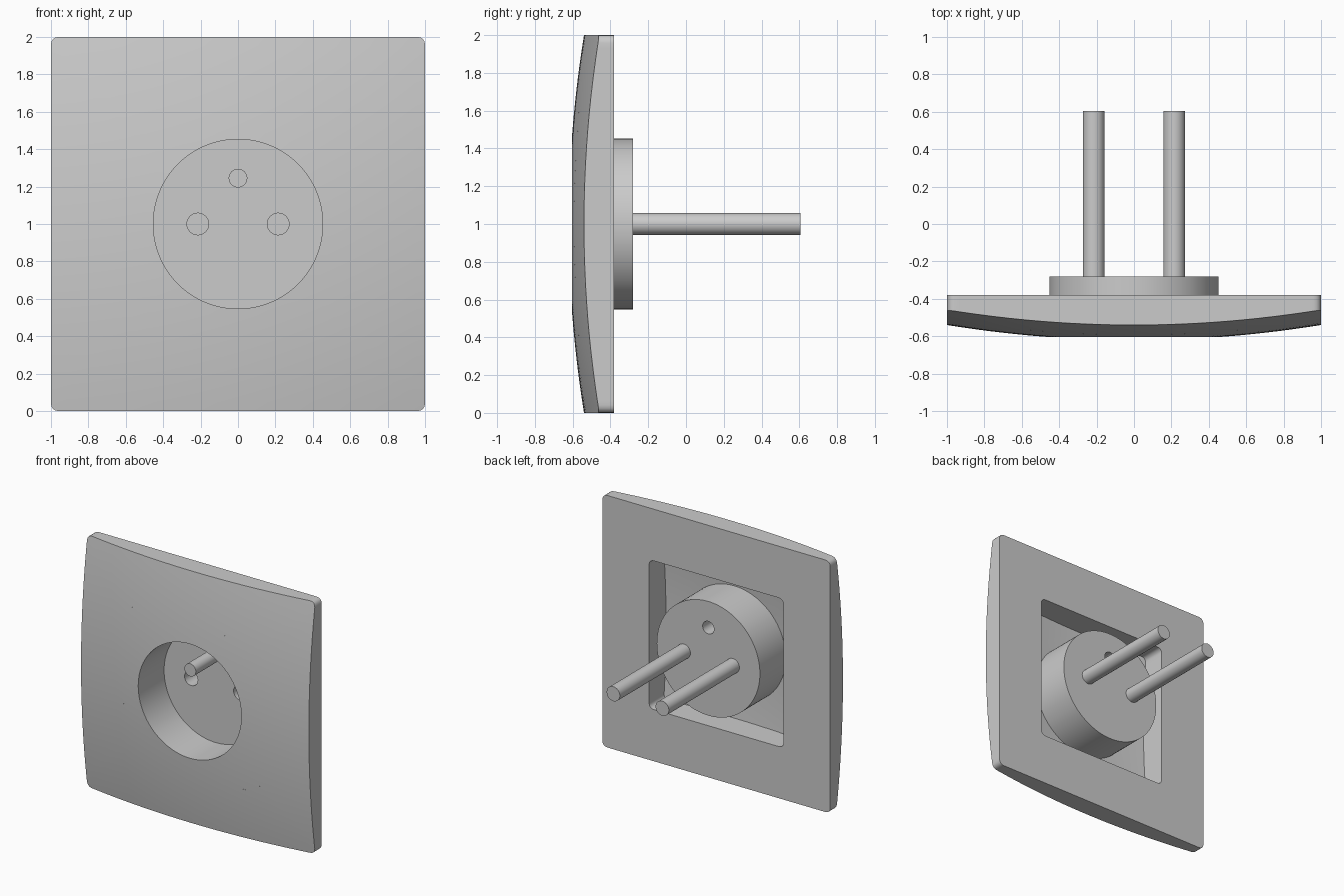
import bpy, bmesh, math

if "Cube" in bpy.data.objects:
    bpy.data.objects.remove(bpy.data.objects["Cube"])

CZ = 1.0            # socket centre height
BACK = -0.38        # back plane of the plate
FLOOR = -0.28       # floor of the round recess
R = 0.453           # recess radius


def dome(x, z):
    return -0.621 + 0.081 * (x * x + z * z)


# Angles round the plate, with extra samples in the rounded corners
ANGLES = sorted([3.75 * i for i in range(96)] +
                [45 + 90 * q + d for q in range(4) for d in (-2, -1.2, -0.6, 0.6, 1.2, 2)])
ANGLES = [math.radians(a) for a in ANGLES]


def circle(r):
    return [(r * math.cos(a), r * math.sin(a)) for a in ANGLES]


def rounded_square(h, r):
    pts = []
    for a in ANGLES:
        c, s = math.cos(a), math.sin(a)
        t = h / max(abs(c), abs(s))
        k = h - r
        if min(abs(c), abs(s)) * t > k:
            b = k * (abs(c) + abs(s))
            t = b + math.sqrt(max(b * b - 2 * k * k + r * r, 0))
        pts.append((c * t, s * t))
    return pts


def add_ring(bm, pts, depth=None):
    return [bm.verts.new((x, dome(x, z) if depth is None else depth, CZ + z)) for x, z in pts]


def bridge(bm, a, b):
    n = len(a)
    for i in range(n):
        j = (i + 1) % n
        bm.faces.new((a[i], a[j], b[j], b[i]))


def finish(bm, name):
    bmesh.ops.recalc_face_normals(bm, faces=bm.faces[:])
    me = bpy.data.meshes.new(name)
    bm.to_mesh(me)
    bm.free()
    ob = bpy.data.objects.new(name, me)
    bpy.context.collection.objects.link(ob)
    bpy.ops.object.select_all(action='DESELECT')
    ob.select_set(True)
    bpy.context.view_layer.objects.active = ob
    bpy.ops.object.shade_smooth_by_angle(angle=math.radians(30))


# Cover plate: domed front, side walls, flat back frame, square opening
bm = bmesh.new()
inner, outer = circle(R), rounded_square(1.0, 0.04)
opening = rounded_square(0.59, 0.04)
STEPS = 12
rings = []
for k in range(STEPS + 1):
    t = k / STEPS
    rings.append(add_ring(bm, [(p[0] + (q[0] - p[0]) * t, p[1] + (q[1] - p[1]) * t)
                               for p, q in zip(inner, outer)]))
rings.append(add_ring(bm, outer, BACK))
rings.append(add_ring(bm, opening, BACK))
rings.append(add_ring(bm, opening))
for a, b in zip(rings, rings[1:]):
    bridge(bm, a, b)
finish(bm, "cover_plate")

# Socket cup: recess wall, floor, two contact tubes and the earth pin
bm = bmesh.new()
rim = add_ring(bm, inner)
base = add_ring(bm, inner, FLOOR)
bridge(bm, rim, base)
floor_loops = [base]
for x, z, r, end in ((-0.215, 0, 0.058, 0.605), (0.215, 0, 0.058, 0.605), (0, 0.245, 0.05, -0.60)):
    pts = [(x + r * math.cos(i * math.tau / 32), z + r * math.sin(i * math.tau / 32)) for i in range(32)]
    start, tip = add_ring(bm, pts, FLOOR), add_ring(bm, pts, end)
    bridge(bm, start, tip)
    bm.faces.new(tip)
    floor_loops.append(start)
edges = [bm.edges.get((l[i - 1], l[i])) for l in floor_loops for i in range(len(l))]
bmesh.ops.triangle_fill(bm, use_beauty=True, use_dissolve=False, edges=edges, normal=(0, -1, 0))
finish(bm, "socket_cup")
